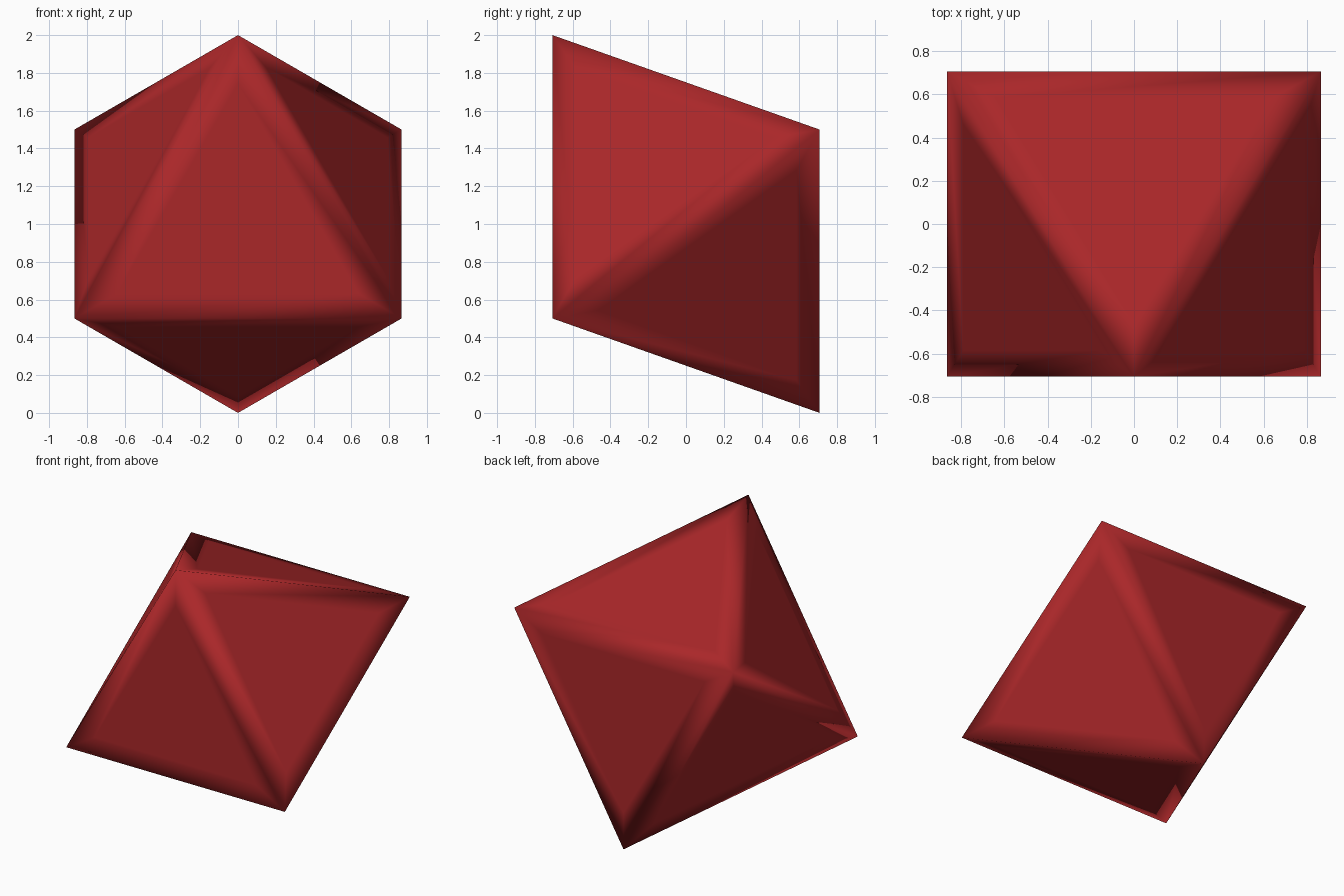
import bpy, bmesh
from math import sqrt
from mathutils import Vector

if "Cube" in bpy.data.objects:
    bpy.data.objects.remove(bpy.data.objects["Cube"])

# Regular octahedron lying with one triangular face to the front
w, d = sqrt(3) / 2, sqrt(2) / 2
front = [Vector((0, -d, 1)), Vector((-w, -d, -0.5)), Vector((w, -d, -0.5))]

bm = bmesh.new()
for p in front:
    bm.verts.new(p)
    bm.verts.new(-p)
bmesh.ops.convex_hull(bm, input=bm.verts[:])
bmesh.ops.recalc_face_normals(bm, faces=bm.faces[:])

# Flat inner panels; the surrounding border shades softly across each edge
bmesh.ops.inset_individual(bm, faces=bm.faces[:], thickness=0.13,
                           use_even_offset=True)
bmesh.ops.translate(bm, verts=bm.verts[:], vec=(0, 0, 1))
for f in bm.faces:
    f.smooth = True

mesh = bpy.data.meshes.new("die_body")
bm.to_mesh(mesh)
bm.free()
die = bpy.data.objects.new("die_body", mesh)
bpy.context.collection.objects.link(die)

# Red plastic
red = bpy.data.materials.new("red_plastic")
red.diffuse_color = (0.40, 0.02, 0.022, 1)
red.use_nodes = True
red.node_tree.nodes["Principled BSDF"].inputs["Base Color"].default_value = red.diffuse_color
mesh.materials.append(red)
